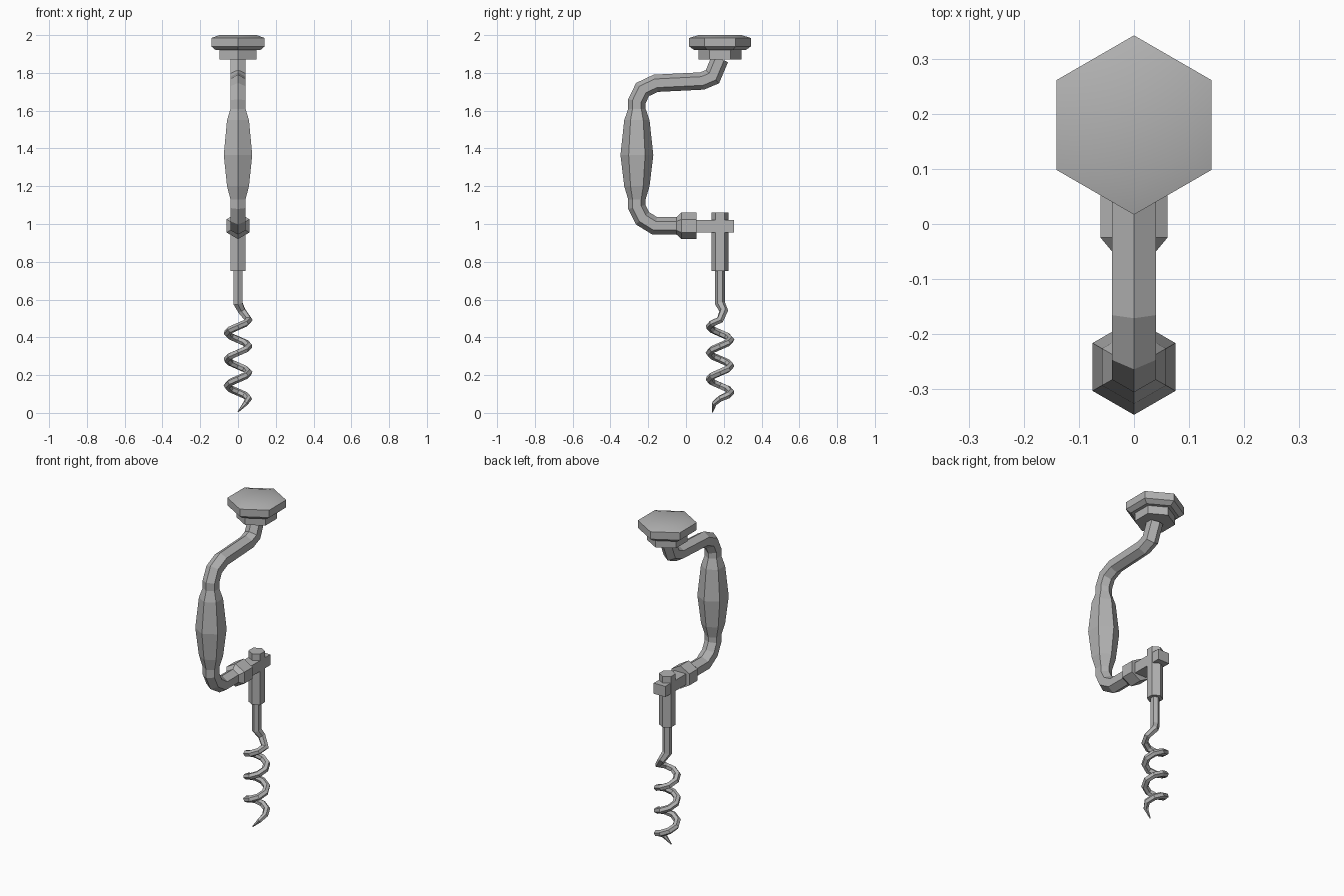
import bpy, bmesh, math
from mathutils import Vector

cube = bpy.data.objects.get("Cube")
if cube:
    bpy.data.objects.remove(cube, do_unlink=True)

metal = bpy.data.materials.new("grey_metal")
metal.use_nodes = True
GREY = (0.45, 0.45, 0.45, 1)
metal.diffuse_color = GREY
metal.node_tree.nodes["Principled BSDF"].inputs["Base Color"].default_value = GREY

AXIS_Y = 0.18   # screw, spindle and knob axis
GRIP_Y = -0.26  # handle axis


def sweep(name, path, radii, sides=6, smooth=False):
    """Mitred tube along a path; a hexagon keeps one corner in the +y/z plane."""
    pts = [Vector(p) for p in path]
    if not isinstance(radii, (list, tuple)):
        radii = [radii] * len(pts)
    dirs = [(b - a).normalized() for a, b in zip(pts, pts[1:])]
    up = Vector((0, 0, 1)) if abs(dirs[0].z) < 0.7 else Vector((0, 1, 0))
    u = (up - dirs[0] * up.dot(dirs[0])).normalized()
    v = dirs[0].cross(u)
    angles = [math.tau * i / sides for i in range(sides)]
    # unit offsets, carried along each segment onto the next mitre plane
    ring = [u * math.cos(a) + v * math.sin(a) for a in angles]
    bm = bmesh.new()
    loops = []
    for i, p in enumerate(pts):
        if i:
            d = dirs[i - 1]
            n = (d + dirs[min(i, len(dirs) - 1)]).normalized()
            ring = [o - d * (o.dot(n) / d.dot(n)) for o in ring]
        loops.append([bm.verts.new(p + o * radii[i]) for o in ring])
    for a, b in zip(loops, loops[1:]):
        for i in range(sides):
            j = (i + 1) % sides
            bm.faces.new((a[i], a[j], b[j], b[i]))
    bm.faces.new(loops[0][::-1])
    bm.faces.new(loops[-1])
    bmesh.ops.recalc_face_normals(bm, faces=bm.faces)
    mesh = bpy.data.meshes.new(name)
    bm.to_mesh(mesh)
    bm.free()
    mesh.materials.append(metal)
    obj = bpy.data.objects.new(name, mesh)
    bpy.context.collection.objects.link(obj)
    if smooth:
        bpy.ops.object.select_all(action='DESELECT')
        obj.select_set(True)
        bpy.context.view_layer.objects.active = obj
        bpy.ops.object.shade_smooth_by_angle()
    return obj


def upright(name, y, profile, smooth=False):
    """Hexagonal part on a vertical axis from (radius, z) pairs."""
    return sweep(name, [(0, y, z) for r, z in profile], [r for r, z in profile], smooth=smooth)


# Top knob and its collar
upright("knob", AXIS_Y, [(0.135, 1.92), (0.163, 1.94), (0.163, 1.985), (0.113, 2.0)], smooth=True)
upright("knob_collar", AXIS_Y, [(0.113, 1.87), (0.113, 1.92)])

# Bent crank arms above and below the grip
upper = [(AXIS_Y, 1.875), (0.14, 1.78), (0.085, 1.757), (-0.16, 1.745),
         (-0.23, 1.712), (GRIP_Y, 1.65), (GRIP_Y, 1.61)]
lower = [(GRIP_Y, 1.13), (GRIP_Y, 1.09), (-0.23, 1.03), (-0.165, 0.99), (-0.05, 0.99)]
sweep("upper_crank", [(0, y, z) for y, z in upper], 0.046)
sweep("lower_crank", [(0, y, z) for y, z in lower], 0.046)

# Swollen hand grip
upright("hand_grip", GRIP_Y, [(0.046, 1.13), (0.067, 1.2), (0.087, 1.365),
                              (0.067, 1.55), (0.046, 1.61)])

# Ferrule joining the crank to the arm
sweep("ferrule", [(0, y, 0.99) for y in (-0.05, -0.025, 0.055)], [0.046, 0.07, 0.07])

# Flat arm that carries the spindle
bpy.ops.mesh.primitive_cube_add(size=1, location=(0, 0.15, 0.9875))
arm = bpy.context.object
arm.name = "spindle_arm"
arm.scale = (0.078, 0.21, 0.065)
arm.data.materials.append(metal)

# Spindle sleeve through the arm
upright("spindle", AXIS_Y, [(0.046, 0.75), (0.046, 1.06)])

# Shaft running into the spiral worm and its point
STEPS, TURNS, COIL = 8, 3, 0.056
path = [(0, AXIS_Y, 0.76), (0, AXIS_Y, 0.58), (0.02, AXIS_Y + 0.02, 0.54)]
radii = [0.026, 0.026, 0.022]
for i in range(STEPS * TURNS, -1, -1):
    a = math.tau * i / STEPS
    path.append((COIL * math.cos(a), AXIS_Y + COIL * math.sin(a), 0.075 + 0.139 * i / STEPS))
    radii.append(0.019)
path += [(0.04, AXIS_Y - 0.03, 0.05), (0, AXIS_Y - 0.04, 0.005)]
radii[-1] = 0.017
radii += [0.014, 0.003]
sweep("spiral_worm", path, radii)
